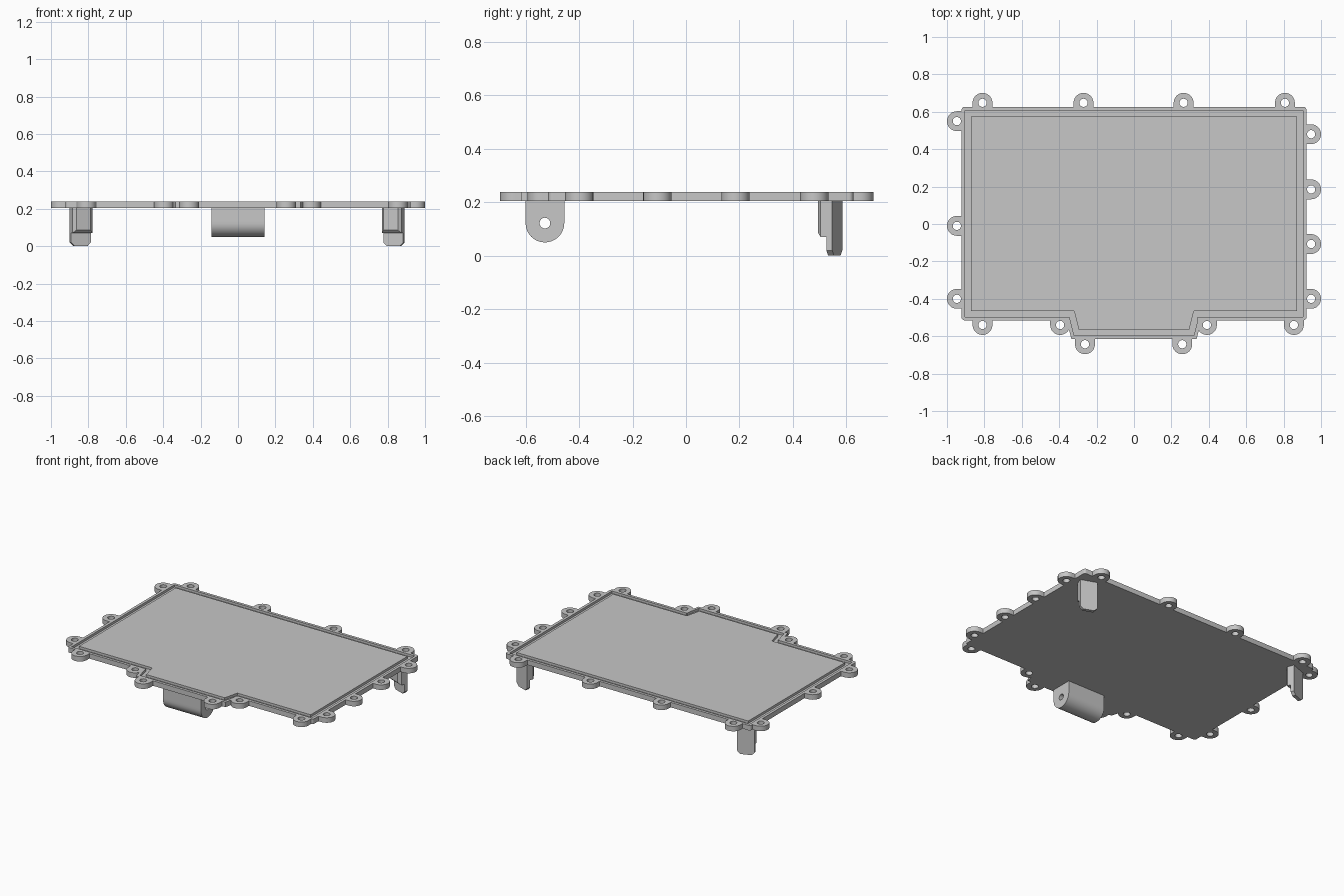
import bpy, bmesh, math
from mathutils import Matrix, Vector

cube = bpy.data.objects.get("Cube")
if cube:
    bpy.data.objects.remove(cube, do_unlink=True)

grey = bpy.data.materials.new("plain_grey")
grey.use_nodes = True
grey.diffuse_color = (0.57, 0.57, 0.57, 1)
grey.node_tree.nodes["Principled BSDF"].inputs["Base Color"].default_value = grey.diffuse_color

BOTTOM, TOP, GROOVE = 0.204, 0.238, 0.222


def finish(name, bm, matrix=Matrix()):
    bmesh.ops.recalc_face_normals(bm, faces=bm.faces)
    mesh = bpy.data.meshes.new(name)
    bm.to_mesh(mesh)
    bm.free()
    mesh.materials.append(grey)
    obj = bpy.data.objects.new(name, mesh)
    obj.matrix_world = matrix
    bpy.context.collection.objects.link(obj)
    bpy.ops.object.select_all(action='DESELECT')
    obj.select_set(True)
    bpy.context.view_layer.objects.active = obj
    bpy.ops.object.shade_smooth_by_angle(angle=math.radians(30))
    return obj


def bridge(bm, a, b):
    for i in range(len(a)):
        j = (i + 1) % len(a)
        bm.faces.new((a[i], a[j], b[j], b[i]))


def inset(points, d):
    """Mitred inward offset of a counter-clockwise outline."""
    result = []
    for i, p in enumerate(points):
        e1 = (p - points[i - 1]).normalized()
        e2 = (points[(i + 1) % len(points)] - p).normalized()
        n1, n2 = Vector((-e1.y, e1.x)), Vector((-e2.y, e2.x))
        result.append(p + (n1 + n2) * d / (1 + n1.dot(n2)))
    return result


# Cover plate: one outline stepped inward to form the rim, groove and panel
right_half = [(0.335, -0.615), (0.36, -0.515), (0.922, -0.515), (0.922, 0.626)]
outline = [Vector(p) for p in right_half]
outline += [Vector((-x, y)) for x, y in reversed(right_half)]
bm = bmesh.new()
steps = [(0, BOTTOM), (0, TOP), (0.019, TOP), (0.019, GROOVE), (0.051, GROOVE), (0.051, TOP)]
loops = [[bm.verts.new((p.x, p.y, z)) for p in inset(outline, d)] for d, z in steps]
for a, b in zip(loops, loops[1:]):
    bridge(bm, a, b)
bm.faces.new(loops[0])
bm.faces.new(loops[-1])
corners = [e for e in bm.edges
           if all(abs(v.co.x) > 0.915 for v in e.verts)
           and abs(e.verts[0].co.z - e.verts[1].co.z) > 0.03]
bmesh.ops.bevel(bm, geom=corners, offset=0.016, segments=4, profile=0.5, affect='EDGES')
finish("cover_plate", bm)


def tab(name, radius, hole, reach, depth, matrix, segments=32):
    """U-shaped block with a round through hole; the arch points to local +y."""
    outer, inner = [], []
    for i in range(segments):
        a = 2 * math.pi * i / segments
        c, s = math.cos(a), math.sin(a)
        t = radius
        if s < -0.001:
            t = min(radius / max(abs(c), 0.001), reach / -s)
        outer.append(Vector((c * t, s * t)))
        inner.append(Vector((c * hole, s * hole)))
    for corner in (Vector((radius, -reach)), Vector((-radius, -reach))):
        k = min(range(segments), key=lambda i: (outer[i] - corner).length)
        outer[k] = corner
    bm = bmesh.new()
    rings = [[bm.verts.new((p.x, p.y, z)) for p in ring]
             for ring, z in ((outer, 0), (outer, depth), (inner, depth), (inner, 0))]
    for i in range(4):
        bridge(bm, rings[i], rings[(i + 1) % 4])
    return finish(name, bm, matrix)


# Screw lugs around the edge: (turn, positions) for each side
lugs = {
    "back": (0, [(x, 0.648) for x in (-0.81, -0.27, 0.265, 0.807)]),
    "right": (90, [(-0.947, y) for y in (0.55, -0.01, -0.4)]),
    "left": (-90, [(0.947, y) for y in (0.48, 0.185, -0.107, -0.4)]),
    "front": (180, [(x, -0.54) for x in (-0.81, -0.395, 0.39, 0.855)]),
    "front_step": (180, [(-0.262, -0.643), (0.258, -0.643)]),
}
for side, (turn, places) in lugs.items():
    for i, (x, y) in enumerate(places):
        matrix = Matrix.Translation((x, y, BOTTOM)) @ Matrix.Rotation(math.radians(turn), 4, 'Z')
        tab(f"{side}_screw_lug_{i + 1}", 0.053, 0.022, 0.04, TOP - BOTTOM, matrix)

# Hinge block under the front step, arch pointing down and bored along x
axes = Matrix(((0, 0, 1, 0), (1, 0, 0, 0), (0, -1, 0, 0), (0, 0, 0, 1)))
# Turn the arch downward while the depth runs along +x
hinge = tab("hinge_block", 0.0725, 0.02, 0.085, 0.285,
            Matrix.Translation((-0.143, -0.528, 0.122)) @ axes)


def leg_block(name, thickness, low, offset, rule, matrix):
    """Box hanging from the plate, its outer face on local y = 0."""
    bm = bmesh.new()
    bmesh.ops.create_cube(bm, size=1)
    for v in bm.verts:
        v.co = (v.co.x * 0.112, (v.co.y - 0.5) * thickness,
                low if v.co.z < 0 else BOTTOM + 0.006)
    edges = [e for e in bm.edges if rule(*(v.co for v in e.verts))]
    bmesh.ops.bevel(bm, geom=edges, offset=offset, segments=1, affect='EDGES')
    finish(name, bm, matrix)


def inner_edges(a, b):
    return a.y < -0.05 and b.y < -0.05 and min(a.z, b.z) < 0.1


def bottom_ends(a, b):
    return max(a.z, b.z) < 0.01 and abs(a.y - b.y) > 0.01


# Clip legs: a thick upper body and a thin tongue, turned to the corner
for side, x, turn in (("left", 0.838, -20), ("right", -0.847, 20)):
    matrix = Matrix.Translation((x, 0.566, 0)) @ Matrix.Rotation(math.radians(turn), 4, 'Z')
    leg_block(side + "_leg_body", 0.062, 0.07, 0.016, inner_edges, matrix)
    leg_block(side + "_leg_tongue", 0.023, 0, 0.02, bottom_ends, matrix)
